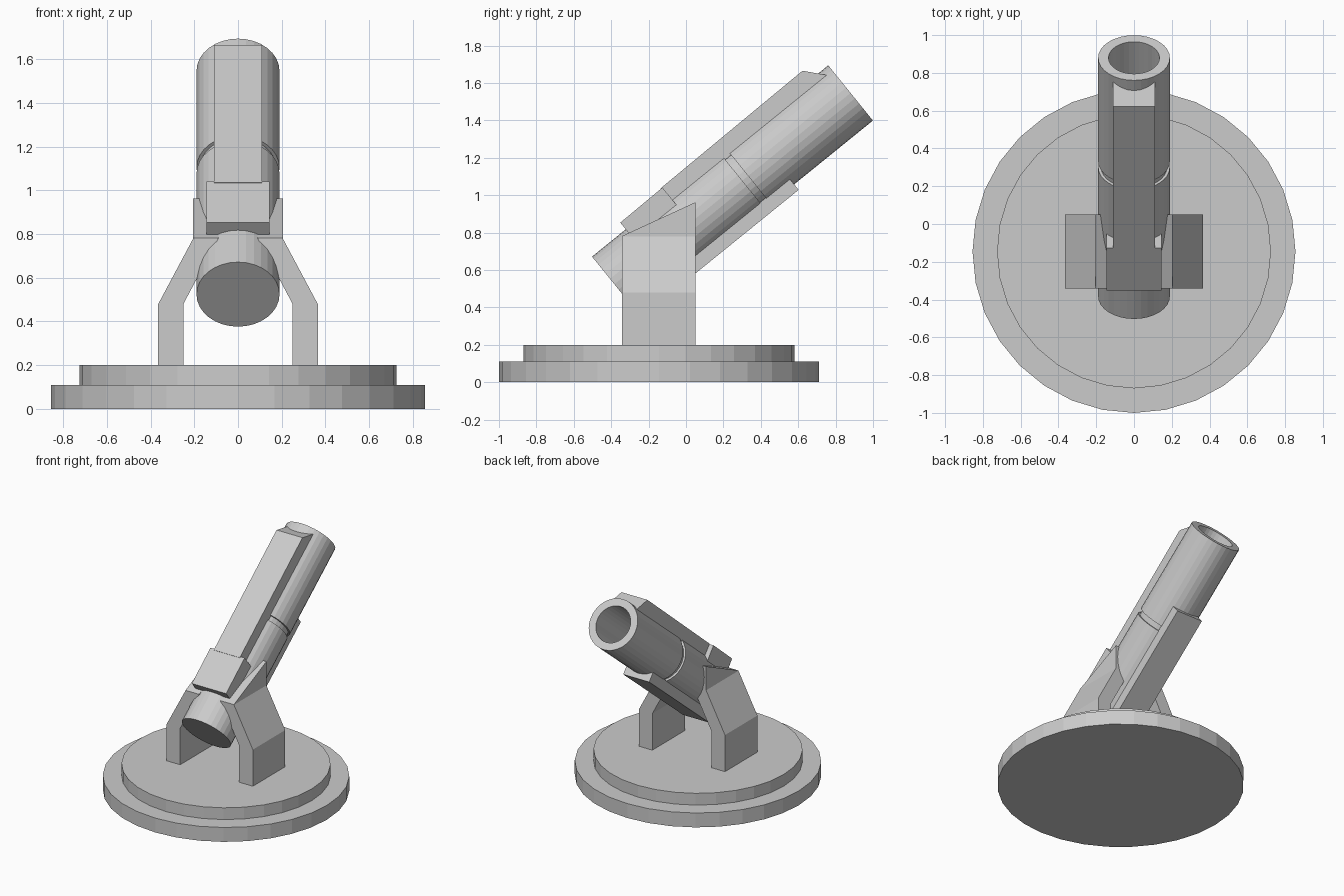
import bpy, bmesh
from math import sin, cos, pi, radians
from mathutils import Matrix

if "Cube" in bpy.data.objects:
    bpy.data.objects.remove(bpy.data.objects["Cube"])

SIDES = 32
# Tilted frame: local y runs along the barrel, local z is up from its axis
TILT = Matrix.Translation((0, -0.383, 0.524)) @ Matrix.Rotation(radians(39), 4, 'X')
LENGTH = 1.625


def finish(name, bm, matrix=None):
    bmesh.ops.recalc_face_normals(bm, faces=bm.faces)
    if matrix:
        bm.transform(matrix)
    mesh = bpy.data.meshes.new(name)
    bm.to_mesh(mesh)
    bm.free()
    obj = bpy.data.objects.new(name, mesh)
    bpy.context.collection.objects.link(obj)
    return obj


def lathe(name, profile, matrix):
    """Spin (radius, height) points around z and cap both ends."""
    bm = bmesh.new()
    rings = [[bm.verts.new((r * sin(2 * pi * i / SIDES), r * cos(2 * pi * i / SIDES), h))
              for i in range(SIDES)] for r, h in profile]
    for a, b in zip(rings, rings[1:]):
        for i in range(SIDES):
            j = (i + 1) % SIDES
            bm.faces.new((a[i], a[j], b[j], b[i]))
    bm.faces.new(rings[0])
    bm.faces.new(rings[-1])
    return finish(name, bm, matrix)


def side_prism(name, profile, half_width):
    """Extrude a (length, height) outline across x in the tilted frame."""
    bm = bmesh.new()
    face = bm.faces.new([bm.verts.new((-half_width, s, t)) for s, t in profile])
    ext = bmesh.ops.extrude_face_region(bm, geom=[face])['geom']
    bmesh.ops.translate(bm, vec=(2 * half_width, 0, 0),
                        verts=[v for v in ext if isinstance(v, bmesh.types.BMVert)])
    if face.is_valid and len(bm.faces) == len(profile) + 1:
        bm.faces.new([v for v in face.verts])
    return finish(name, bm, TILT)


# Stepped round base
lathe("base", [(0.855, 0), (0.855, 0.11), (0.725, 0.11), (0.725, 0.2)],
      Matrix.Translation((0, -0.145, 0)))

# Barrel with a groove around the middle and a bore in the muzzle
lathe("barrel", [(0.19, 0), (0.19, 0.88), (0.175, 0.88), (0.175, 0.92), (0.19, 0.92),
                 (0.19, LENGTH), (0.135, LENGTH), (0.135, 1.0)],
      TILT @ Matrix.Rotation(radians(-90), 4, 'X'))

# Rails above and below the barrel, and the breech block
side_prism("top_rail", [(0.515, 0.14), (1.59, 0.15), (1.50, 0.254), (0.515, 0.243)], 0.11)
side_prism("breech_block", [(0.232, 0.12), (0.525, 0.12), (0.525, 0.24), (0.232, 0.236)], 0.145)
side_prism("bottom_rail", [(0.15, -0.228), (1.083, -0.228), (1.083, -0.15), (0.15, -0.15)], 0.11)

# Cranked support arms with a wedge-shaped top, mirrored across x
BACK, FRONT = 0.05, -0.342
outline = [(0.25, 0.2), (0.365, 0.2), (0.365, 0.48), (0.205, 0.78),
           (0.205, 0.962), (0.09, 0.962), (0.09, 0.78), (0.25, 0.48)]
for name, side in (("right_arm", 1), ("left_arm", -1)):
    bm = bmesh.new()
    back = [bm.verts.new((side * x, BACK, z)) for x, z in outline]
    front = [bm.verts.new((side * x, FRONT, min(z, 0.78 + (z - 0.78) * 0.01)))
             for x, z in outline]
    bm.faces.new(back)
    bm.faces.new(front)
    for i in range(len(outline)):
        j = (i + 1) % len(outline)
        bm.faces.new((back[i], back[j], front[j], front[i]))
    finish(name, bm)
